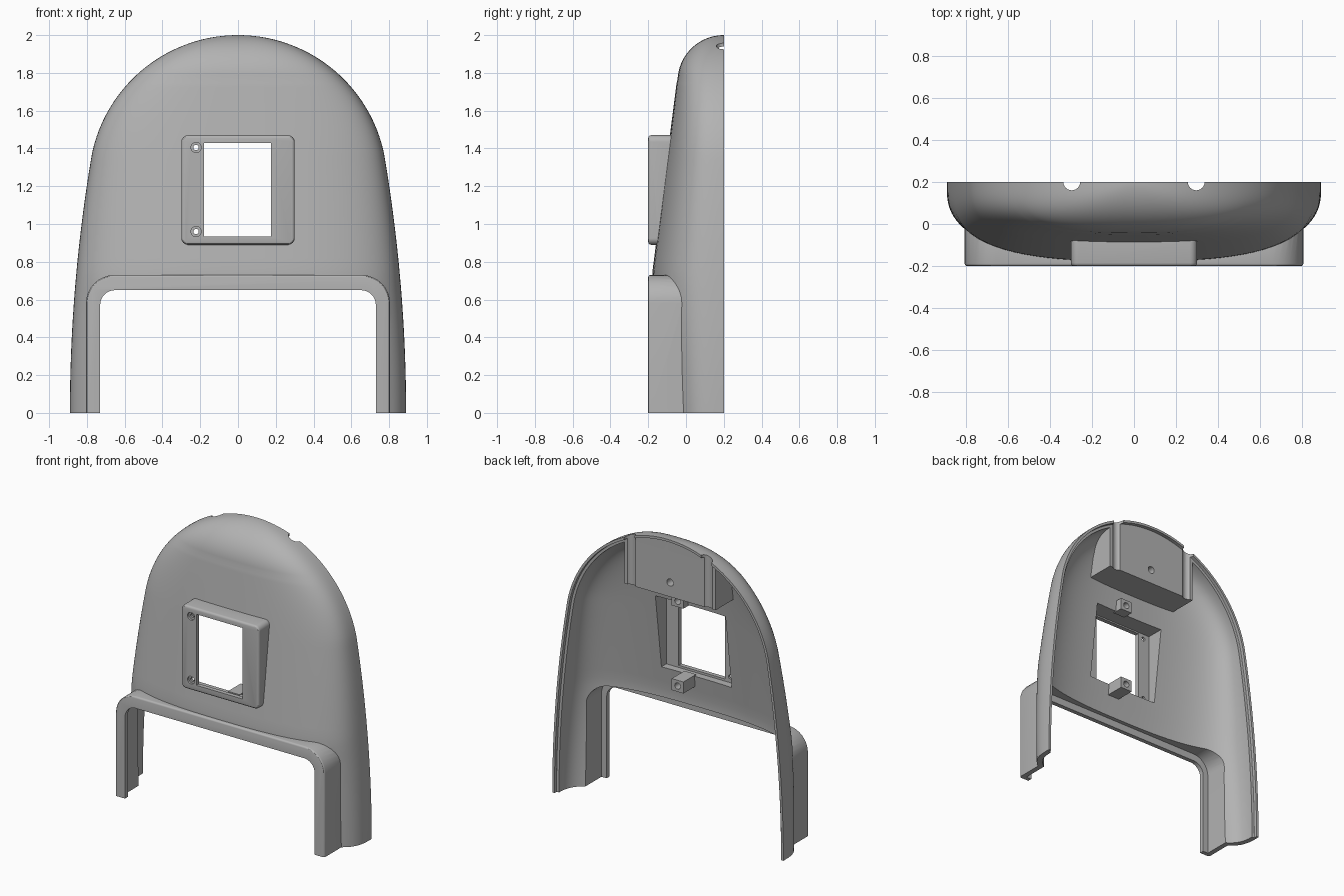
import bpy, bmesh, math
from mathutils import Matrix

if "Cube" in bpy.data.objects:
    bpy.data.objects.remove(bpy.data.objects["Cube"], do_unlink=True)

grey = bpy.data.materials.new("plain_grey")
grey.use_nodes = True
COLOUR = (0.45, 0.45, 0.45, 1)
grey.diffuse_color = COLOUR
grey.node_tree.nodes["Principled BSDF"].inputs["Base Color"].default_value = COLOUR

WALL = 0.035
BACK = 0.2


def make_object(name, bm):
    bmesh.ops.recalc_face_normals(bm, faces=bm.faces)
    mesh = bpy.data.meshes.new(name)
    bm.to_mesh(mesh)
    bm.free()
    mesh.materials.append(grey)
    obj = bpy.data.objects.new(name, mesh)
    bpy.context.collection.objects.link(obj)
    return obj


def loft(name, loops):
    """Closed solid through loops that share one point count."""
    bm = bmesh.new()
    rings = [[bm.verts.new(p) for p in loop] for loop in loops]
    n = len(rings[0])
    for a, b in zip(rings, rings[1:]):
        for i in range(n):
            j = (i + 1) % n
            bm.faces.new((a[i], a[j], b[j], b[i]))
    bm.faces.new(rings[0])
    bm.faces.new(rings[-1])
    return make_object(name, bm)


def rounded(cx, half, z0, z1, r, y, foot=False):
    """Rounded rectangle in the xz plane; foot keeps the lower corners square."""
    pts = []
    for k, (sx, sz) in enumerate(((1, 1), (-1, 1), (-1, -1), (1, -1))):
        rad = 0.001 if foot and sz < 0 else r
        ox = cx + sx * (half - rad)
        oz = (z1 if sz > 0 else z0) - sz * rad
        for i in range(9):
            a = math.pi / 2 * (k + i / 8)
            pts.append((ox + rad * math.cos(a), y, oz + rad * math.sin(a)))
    return pts


def prism(name, cx, half, z0, z1, r, y0, y1, soft=0.0, foot=False):
    """Extruded rounded rectangle with an optional softened front edge."""
    loops = []
    if soft:
        for a in (0, 30, 60):
            c = soft * (1 - math.sin(math.radians(a)))
            d = soft * (1 - math.cos(math.radians(a)))
            loops.append(rounded(cx, half - c, z0 + c, z1 - c, r - c, y0 + d, foot))
        y_full = y0 + soft
    else:
        y_full = y0
    loops.append(rounded(cx, half, z0, z1, r, y_full, foot))
    loops.append(rounded(cx, half, z0, z1, r, y1, foot))
    return loft(name, loops)


def box(name, x0, x1, y0, y1, z0, z1):
    bm = bmesh.new()
    bmesh.ops.create_cube(bm, size=1)
    bmesh.ops.scale(bm, vec=(x1 - x0, y1 - y0, z1 - z0), verts=bm.verts)
    bmesh.ops.translate(bm, vec=((x0 + x1) / 2, (y0 + y1) / 2, (z0 + z1) / 2), verts=bm.verts)
    return make_object(name, bm)


def rod(name, x, y, z, r, length, axis="Y"):
    bm = bmesh.new()
    turn = Matrix.Rotation(math.pi / 2, 4, "X") if axis == "Y" else Matrix()
    bmesh.ops.create_cone(bm, cap_ends=True, segments=24, radius1=r, radius2=r,
                          depth=length, matrix=Matrix.Translation((x, y, z)) @ turn)
    return make_object(name, bm)


def combine(target, tool, operation="DIFFERENCE"):
    mod = target.modifiers.new("cut", "BOOLEAN")
    mod.operation, mod.solver, mod.object = operation, "EXACT", tool
    bpy.context.view_layer.objects.active = target
    bpy.ops.object.modifier_apply(modifier=mod.name)
    bpy.data.objects.remove(tool, do_unlink=True)


def half_width(z, t):
    if z < 1.35:
        return 0.89 - 0.062 * z * z - t
    return math.sqrt(max((0.79 - t) ** 2 - (z - 1.21) ** 2, 1e-5))


def depth(z, t):
    front = 0.38 - (z - 0.73) * (0.128 if z > 0.73 else -0.07) - t
    if z > 1.755:
        front = min(front, math.sqrt(max((0.245 - t) ** 2 - (z - 1.755) ** 2, 1e-5)))
    return front


def hood(name, t, extra=0.0, lip=None):
    """Domed solid inset by t; lip makes a shallow straight-sided version."""
    p, q = (30, 30) if lip else (2.7, 3.3)
    start = math.asin(0.14 / 0.79)
    zs = [-0.05 + 1.39 * i / 24 for i in range(25)]
    zs += [1.21 + (0.79 - t) * math.sin(start + (1.54 - start) * i / 36) for i in range(1, 37)]
    loops = []
    for z in zs:
        w, d = half_width(z, t), lip or depth(z, t)
        loop = [(w, BACK + extra, z)] if extra else []
        for i in range(65):
            a = math.pi * (1 - math.cos(math.pi * i / 64)) / 2
            c, s = math.cos(a), max(math.sin(a), 0)
            loop.append((math.copysign(abs(c) ** (2 / p), c) * w, BACK - d * s ** (2 / q), z))
        if extra:
            loop.append((-w, BACK + extra, z))
        loops.append(loop)
    return loft(name, loops)


# Outer hood with the raised arch and the window surround
shell = hood("hood_shell", 0)
combine(shell, prism("arch", 0, 0.805, -0.05, 0.73, 0.15, -0.2, 0.1, 0.012, True), "UNION")
combine(shell, prism("surround", 0, 0.3, 0.89, 1.47, 0.035, -0.2, 0.0, 0.015), "UNION")

# Hollow interior, leaving the solid mounting block at the top
cavity = hood("cavity", WALL, 0.05)
combine(cavity, box("block_space", -0.35, 0.35, -0.3, 0.4, 1.59, 2.2))
combine(shell, cavity)
combine(shell, hood("rim_step", 0.017, 0.05, 0.025))

# Doorway opening and the recess behind the arch face
combine(shell, prism("arch_recess", 0, 0.77, -0.1, 0.70, 0.12, -0.17, 0.3, 0, True))
combine(shell, prism("doorway", 0, 0.73, -0.1, 0.65, 0.08, -0.4, 0.3, 0, True))

# Window pocket and opening
combine(shell, box("pocket", -0.27, 0.27, -0.17, 0.02, 0.92, 1.44))
combine(shell, box("window", -0.18, 0.175, -0.4, 0.0, 0.935, 1.43))

# Screw holes beside the window
for z in (0.96, 1.405):
    combine(shell, rod("counterbore", -0.222, -0.2, z, 0.027, 0.03))
    combine(shell, rod("screw_hole", -0.222, -0.18, z, 0.014, 0.14))

# Vertical channels and centre hole in the mounting block
for side in (-1, 1):
    combine(shell, rod("channel", side * 0.296, BACK, 1.8, 0.04, 0.9, "Z"))
combine(shell, rod("block_hole", 0, 0.18, 1.69, 0.025, 0.16))

# Level feet
combine(shell, box("floor", -1.5, 1.5, -1, 1, -0.5, 0))

# Small screw bosses above and below the pocket
parts = [shell]
for name, z0, front in (("lower_boss", 0.845, -0.14), ("upper_boss", 1.435, -0.075)):
    boss = box(name, 0.02, 0.11, front, 0.0, z0, z0 + 0.08)
    combine(boss, rod("boss_hole", 0.065, 0.0, z0 + 0.04, 0.022, 0.1))
    parts.append(boss)

bpy.ops.object.select_all(action="DESELECT")
for part in parts:
    part.select_set(True)
bpy.context.view_layer.objects.active = shell
bpy.ops.object.shade_smooth_by_angle(angle=math.radians(30))
